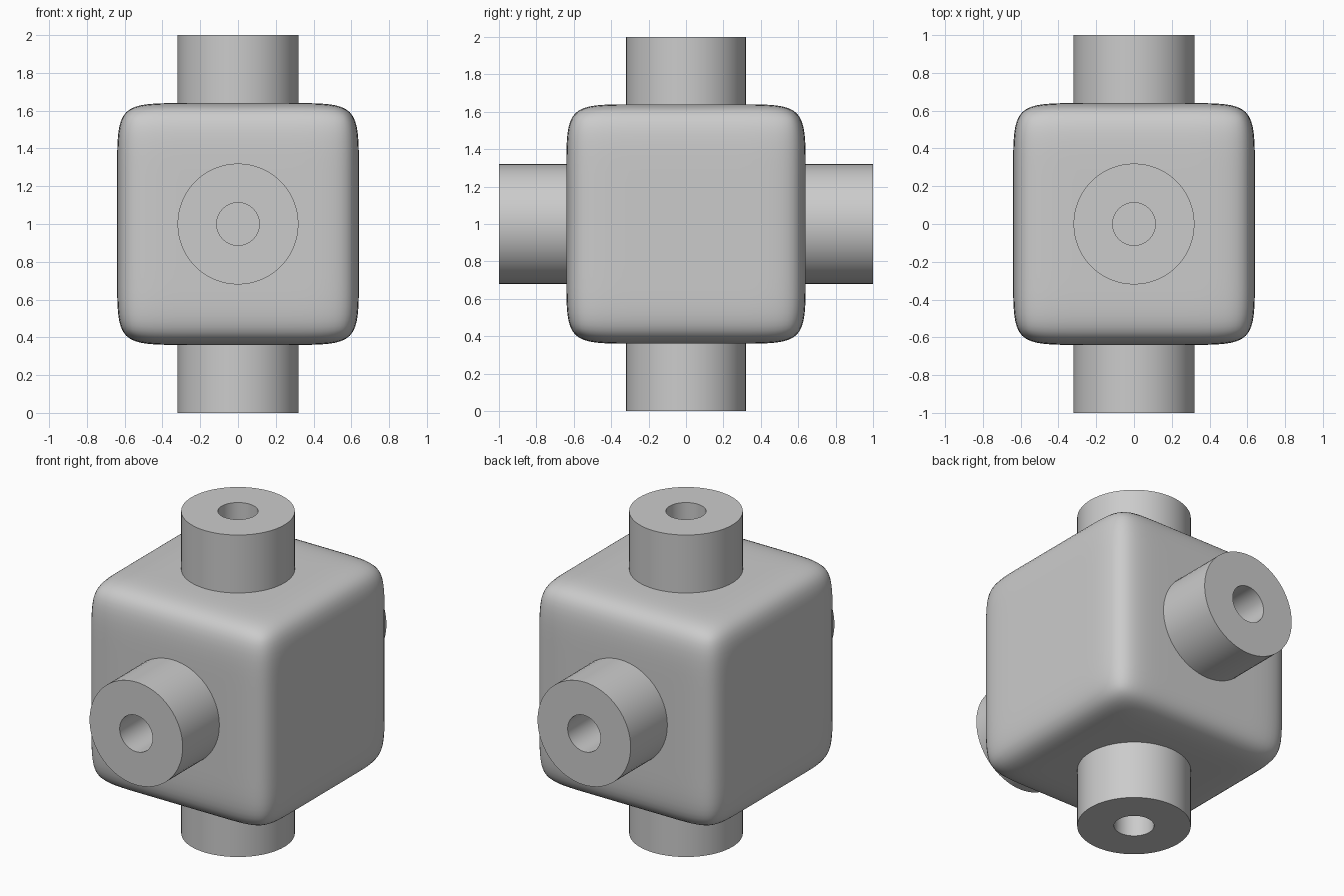
import bpy
import bmesh
import math
from mathutils import Matrix, Vector

default = bpy.data.objects.get("Cube")
if default:
    bpy.data.objects.remove(default, do_unlink=True)

HALF = 0.64      # half width of the body
LOOP = 0.35      # support loops that set the edge roundness
OUTER, BORE = 0.32, 0.113
CENTRE = Vector((0, 0, 1))

grey = bpy.data.materials.new("plain grey")
grey.use_nodes = True
colour = (0.6, 0.6, 0.6, 1)
grey.diffuse_color = colour
grey.node_tree.nodes["Principled BSDF"].inputs["Base Color"].default_value = colour


def make_object(name, bm):
    bmesh.ops.recalc_face_normals(bm, faces=bm.faces)
    mesh = bpy.data.meshes.new(name)
    bm.to_mesh(mesh)
    bm.free()
    mesh.materials.append(grey)
    obj = bpy.data.objects.new(name, mesh)
    bpy.context.collection.objects.link(obj)
    obj.location = CENTRE
    bpy.ops.object.select_all(action="DESELECT")
    obj.select_set(True)
    bpy.context.view_layer.objects.active = obj
    return obj


# Rounded body: a cube with support loops, subdivided
bm = bmesh.new()
bmesh.ops.create_cube(bm, size=2 * HALF)
bmesh.ops.subdivide_edges(bm, edges=bm.edges[:], cuts=2, use_grid_fill=True)
for v in bm.verts:
    v.co = [c if abs(c) > HALF / 2 else math.copysign(LOOP, c) for c in v.co]
body = make_object("rounded_body", bm)
bpy.ops.object.shade_smooth()
subsurf = body.modifiers.new("rounding", "SUBSURF")
subsurf.levels = subsurf.render_levels = 3


# Bored tubes: a rectangular section spun around the tube axis
def tube(name, rotation):
    bm = bmesh.new()
    section = [(BORE, 0.55), (OUTER, 0.55), (OUTER, 1), (BORE, 1)]
    verts = [bm.verts.new((r, 0, z)) for r, z in section]
    edges = [bm.edges.new((verts[i], verts[(i + 1) % 4])) for i in range(4)]
    bmesh.ops.spin(bm, geom=verts + edges, cent=(0, 0, 0), axis=(0, 0, 1),
                   angle=math.tau, steps=64, use_merge=True)
    bmesh.ops.remove_doubles(bm, verts=bm.verts, dist=1e-4)
    bmesh.ops.transform(bm, matrix=Matrix.Rotation(rotation, 4, "X"), verts=bm.verts)
    make_object(name, bm)
    bpy.ops.object.shade_smooth_by_angle(angle=math.radians(30))


for i, side in enumerate(("top", "front", "bottom", "back")):
    tube(side + "_tube", i * math.pi / 2)
